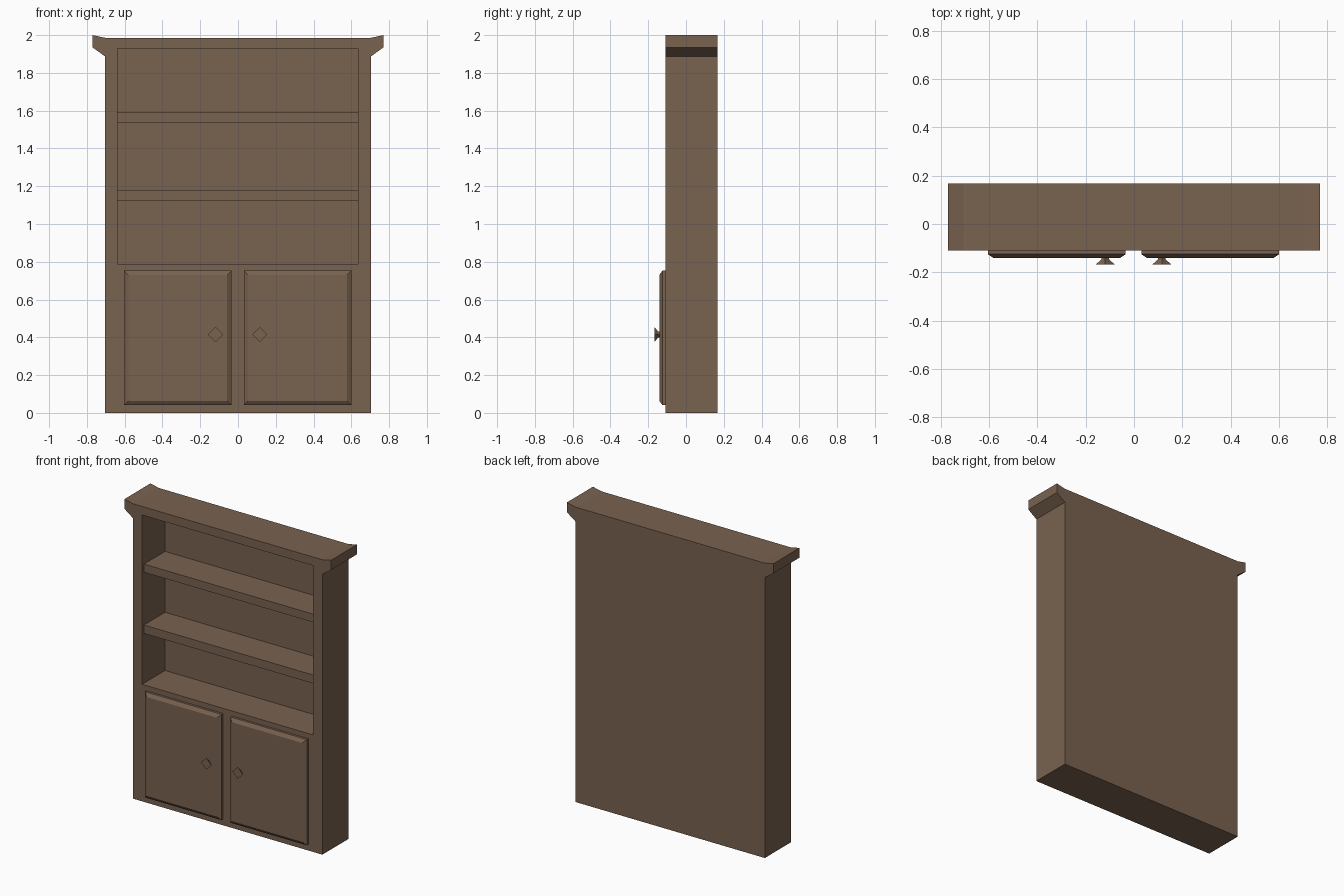
import bpy, bmesh

if "Cube" in bpy.data.objects:
    bpy.data.objects.remove(bpy.data.objects["Cube"])

wood = bpy.data.materials.new("brown_wood")
wood.diffuse_color = (0.19, 0.122, 0.08, 1)
wood.use_nodes = True
wood.node_tree.nodes["Principled BSDF"].inputs["Base Color"].default_value = wood.diffuse_color


def add_object(name, bm):
    bmesh.ops.recalc_face_normals(bm, faces=bm.faces)
    me = bpy.data.meshes.new(name)
    bm.to_mesh(me)
    bm.free()
    me.materials.append(wood)
    ob = bpy.data.objects.new(name, me)
    bpy.context.scene.collection.objects.link(ob)
    return ob


def loft(name, sections):
    """Closed solid through rings of (x, z) points, each ring at its own y."""
    bm = bmesh.new()
    rings = [[bm.verts.new((x, y, z)) for x, z in pts] for y, pts in sections]
    n = len(rings[0])
    for a, b in zip(rings, rings[1:]):
        for i in range(n):
            j = (i + 1) % n
            bm.faces.new((a[i], a[j], b[j], b[i]))
    bm.faces.new(rings[0])
    bm.faces.new(rings[-1])
    return add_object(name, bm)


def rect(x0, x1, z0, z1, inset=0.0):
    return [(x0 + inset, z0 + inset), (x1 - inset, z0 + inset),
            (x1 - inset, z1 - inset), (x0 + inset, z1 - inset)]


def diamond(x, z, r):
    return [(x - r, z), (x, z - r), (x + r, z), (x, z + r)]


FRONT, BACK = -0.109, 0.168

# Cabinet body with flared cornice
half = [(0.705, 0), (0.705, 1.888), (0.77, 1.935), (0.77, 2.0), (0.705, 1.986)]
outline = half + [(-x, z) for x, z in reversed(half)]
body = loft("cabinet_body", [(FRONT, outline), (BACK, outline)])

# Open recess for the shelves
hole = rect(-0.638, 0.635, 0.788, 1.928)
cutter = loft("recess_cutter", [(FRONT - 0.1, hole), (0.135, hole)])
cutter.hide_render = True
cutter.hide_set(True)
cutter.display_type = 'WIRE'
mod = body.modifiers.new("recess", 'BOOLEAN')
mod.object = cutter
mod.operation = 'DIFFERENCE'
mod.solver = 'EXACT'
bpy.context.view_layer.objects.active = body
bpy.ops.object.modifier_apply(modifier=mod.name)
bpy.data.objects.remove(cutter)

# Shelves, set slightly back from the front frame
for name, z0, z1 in (("lower_shelf", 1.123, 1.18), ("upper_shelf", 1.535, 1.59)):
    r = rect(-0.642, 0.639, z0, z1)
    loft(name, [(FRONT + 0.02, r), (0.14, r)])

# Bevelled doors with diamond knobs
for side, x0, x1, kx in (("left", -0.604, -0.035, -0.119),
                         ("right", 0.031, 0.6, 0.115)):
    loft(side + "_door", [(FRONT + 0.005, rect(x0, x1, 0.041, 0.753)),
                          (-0.125, rect(x0, x1, 0.041, 0.753)),
                          (-0.141, rect(x0, x1, 0.041, 0.753, 0.023))])
    loft(side + "_knob", [(-0.138, diamond(kx, 0.415, 0.014)),
                          (-0.147, diamond(kx, 0.415, 0.016)),
                          (-0.168, diamond(kx, 0.415, 0.04))])
